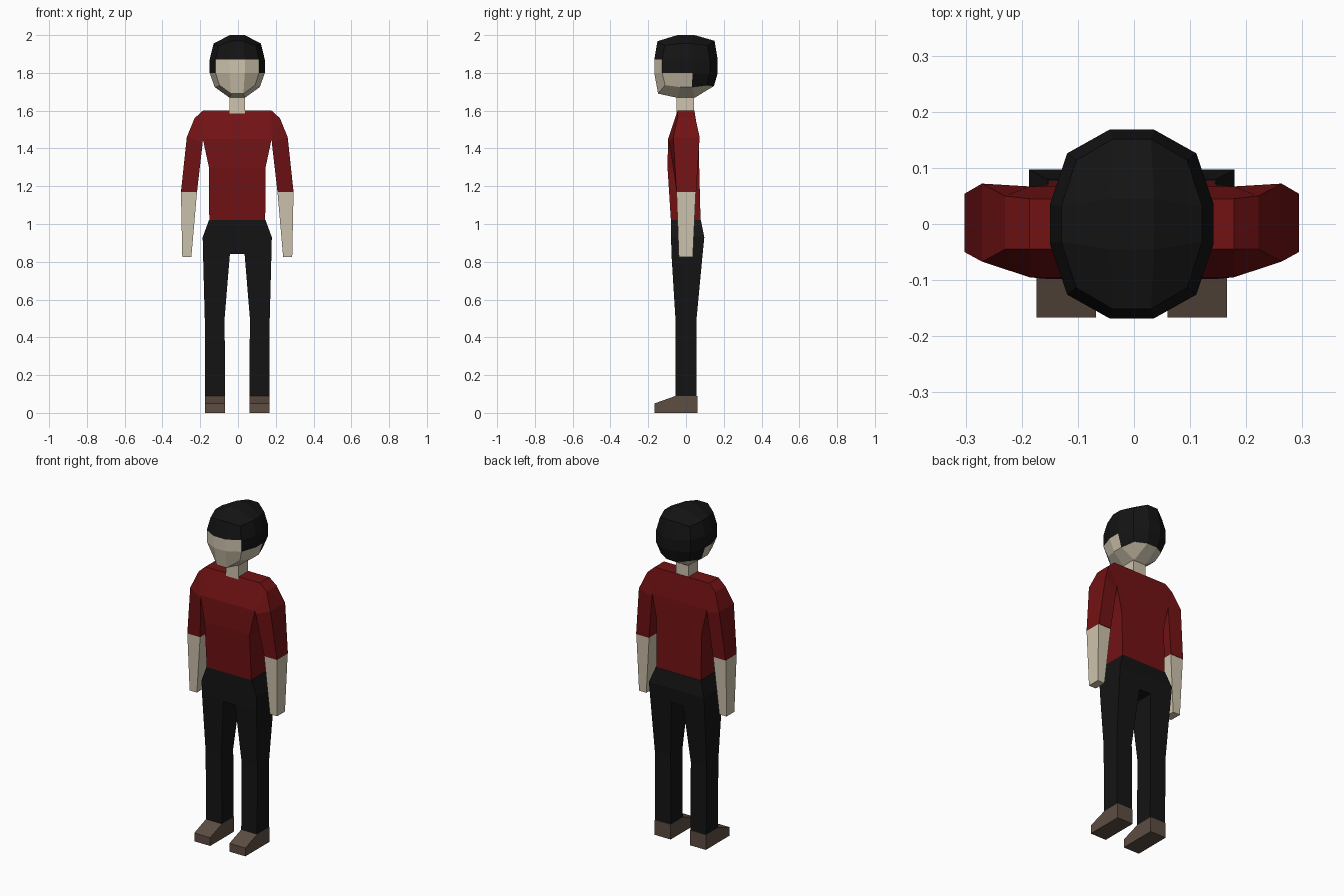
import bpy, bmesh

if "Cube" in bpy.data.objects:
    bpy.data.objects.remove(bpy.data.objects["Cube"])

CX = -0.004  # symmetry plane of the figure


def material(name, rgb):
    m = bpy.data.materials.new(name)
    m.diffuse_color = (*rgb, 1)
    m.use_nodes = True
    m.node_tree.nodes["Principled BSDF"].inputs["Base Color"].default_value = m.diffuse_color
    return m


RED = material("red cloth", (0.17, 0.006, 0.007))
BLACK = material("black", (0.007, 0.007, 0.007))
SKIN = material("skin", (0.62, 0.55, 0.42))
BROWN = material("brown leather", (0.11, 0.075, 0.055))


def make(name, bm, *mats):
    bmesh.ops.recalc_face_normals(bm, faces=bm.faces)
    me = bpy.data.meshes.new(name)
    bm.to_mesh(me)
    bm.free()
    for m in mats:
        me.materials.append(m)
    ob = bpy.data.objects.new(name, me)
    ob.location.x = CX
    bpy.context.collection.objects.link(ob)
    return ob


def loft(name, rings, mat, caps=(True, True), side=1):
    """Skin a list of equal-length rings; side=-1 mirrors in x."""
    bm = bmesh.new()
    vs = [[bm.verts.new((side * x, y, z)) for x, y, z in r] for r in rings]
    n = len(vs[0])
    for a, b in zip(vs, vs[1:]):
        for i in range(n):
            j = (i + 1) % n
            bm.faces.new((a[i], a[j], b[j], b[i]))
    for ring, wanted in ((vs[0], caps[0]), (vs[-1], caps[1])):
        if wanted:
            bm.faces.new(ring)
    return make(name, bm, mat)


def box_ring(x0, x1, y0, y1, z):
    return [(x0, y0, z), (x1, y0, z), (x1, y1, z), (x0, y1, z)]


def arm_ring(xi, zi, yi0, yi1, xo, zo, yo0, yo1):
    """Tilted ring: inner edge, then outer edge."""
    return [(xi, yi0, zi), (xo, yo0, zo), (xo, yo1, zo), (xi, yi1, zi)]


# Torso, neck and hips
loft("shirt_body", [box_ring(-w, w, y0, y1, z) for w, y0, y1, z in (
    (0.148, -0.08, 0.077, 1.02), (0.15, -0.098, 0.07, 1.30),
    (0.182, -0.095, 0.067, 1.45), (0.182, -0.045, 0.045, 1.60))], RED)
loft("neck", [box_ring(-0.042, 0.042, -0.05, 0.042, z) for z in (1.58, 1.70)],
     SKIN, (False, False))
loft("trouser_hips", [box_ring(-w, w, y0, y1, z) for w, y0, y1, z in (
    (0.181, -0.077, 0.088, 0.84), (0.183, -0.079, 0.097, 0.93),
    (0.15, -0.08, 0.079, 1.02))], BLACK)

for side, label in ((1, "right"), (-1, "left")):
    # Sleeve and bare forearm
    loft(f"sleeve_{label}", [
        arm_ring(0.182, 1.45, -0.095, 0.067, 0.182, 1.60, -0.045, 0.045),
        arm_ring(0.182, 1.45, -0.095, 0.067, 0.226, 1.56, -0.045, 0.05),
        arm_ring(0.183, 1.43, -0.088, 0.067, 0.267, 1.46, -0.067, 0.072),
        box_ring(0.213, 0.298, -0.05, 0.054, 1.17)], RED, (False, False), side)
    loft(f"forearm_{label}", [
        box_ring(0.213, 0.298, -0.05, 0.052, 1.17),
        box_ring(0.243, 0.291, -0.038, 0.036, 0.825)], SKIN, (False, True), side)
    # Trouser leg
    loft(f"trouser_leg_{label}", [
        box_ring(0.039, 0.181, -0.077, 0.088, 0.84),
        box_ring(0.067, 0.172, -0.056, 0.056, 0.50),
        box_ring(0.064, 0.17, -0.055, 0.055, 0.09)], BLACK, (False, False), side)
    # Shoe: side profile extruded across the foot
    profile = [(-0.167, 0), (0.06, 0), (0.06, 0.09), (-0.055, 0.09), (-0.167, 0.05)]
    loft(f"shoe_{label}", [[(x, y, z) for y, z in profile] for x in (0.064, 0.17)],
         BROWN, side=side)

# Head: rounded 3x3 block, hair and skin assigned per face
OUTLINE = [(0.146, -0.035), (0.146, 0.035), (0.115, 0.126), (0.04, 0.168)]
OUTLINE += [(-x, y) for x, y in reversed(OUTLINE[1:])]
OUTLINE += [(-0.146, -0.035)] + [(-0.115, -0.126), (-0.04, -0.168),
                                 (0.04, -0.168), (0.115, -0.126)]
bm = bmesh.new()


def head_ring(sx, sy, z_side, z_corner, z_front, z_back):
    ring = []
    for x, y in OUTLINE:
        z = z_side if abs(y) < 0.1 else z_corner if abs(y) < 0.15 else \
            z_front if y < 0 else z_back
        ring.append(bm.verts.new((x * sx, y * sy, z)))
    return ring


rings = [head_ring(0.82, 0.88, 1.725, 1.735, 1.69, 1.73),
         head_ring(1, 1, 1.80, 1.80, 1.80, 1.80),
         head_ring(1, 1, 1.87, 1.87, 1.87, 1.87),
         head_ring(0.86, 0.9, 1.955, 1.945, 1.968, 1.97)]
for band, (a, b) in enumerate(zip(rings, rings[1:])):
    for i in range(12):
        j = (i + 1) % 12
        f = bm.faces.new((a[i], a[j], b[j], b[i]))
        front, back = 8 <= i <= 10, 1 <= i <= 5
        f.material_index = int((back, not front, True)[band])
for ring, z, hair in ((rings[0], 1.668, 0), (rings[-1], 2.0, 1)):
    cap = [bm.verts.new((x, y, z)) for x, y in
           ((0.04, 0.045), (-0.04, 0.045), (-0.04, -0.045), (0.04, -0.045))]
    bm.faces.new(cap).material_index = hair
    for k in range(4):
        r = [ring[(3 * k + d) % 12] for d in (1, 2, 3, 4)]
        bm.faces.new((r[0], r[1], r[2], cap[k])).material_index = hair
        bm.faces.new((r[2], r[3], cap[(k + 1) % 4], cap[k])).material_index = hair
make("head", bm, SKIN, BLACK)
